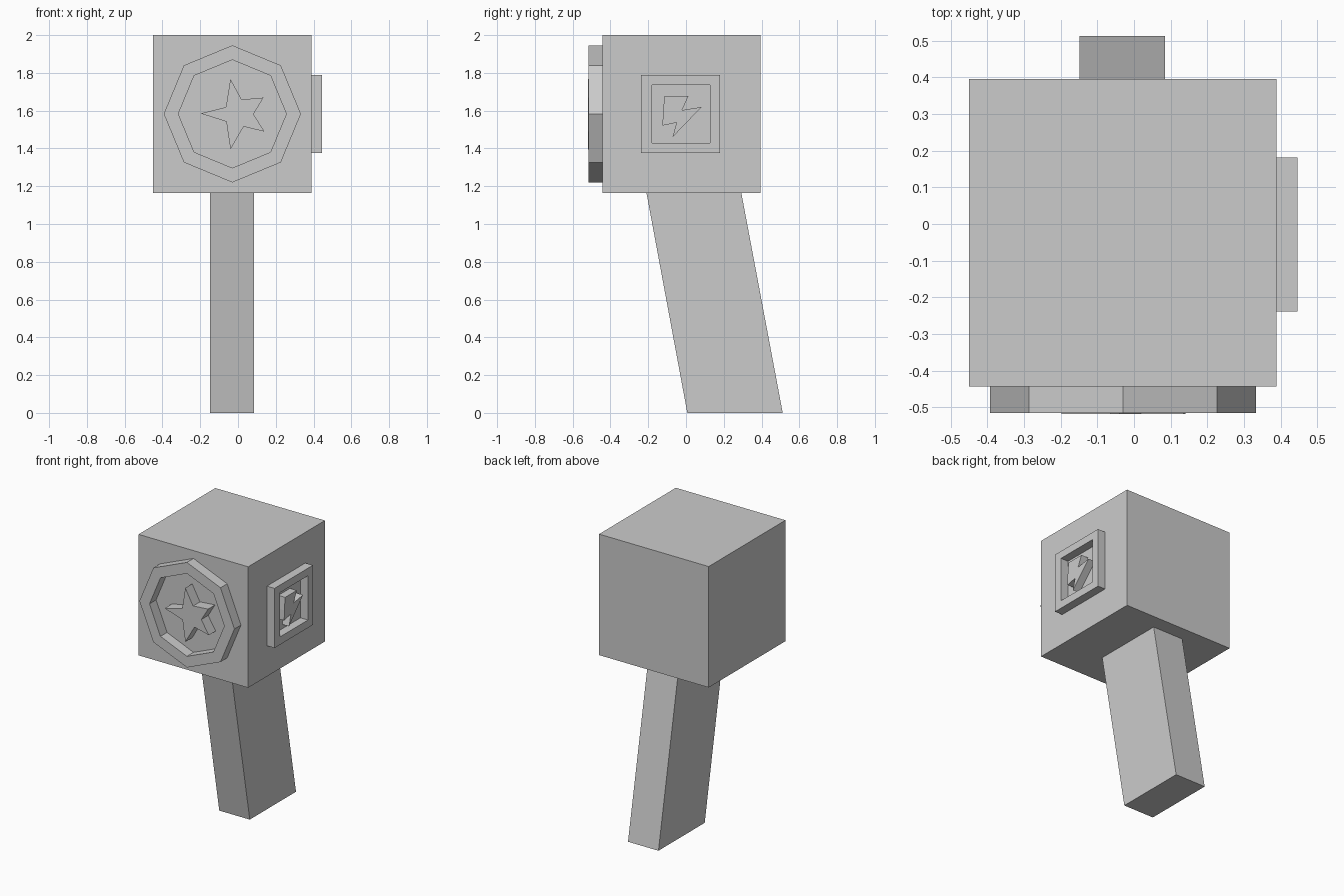
import bpy, bmesh
from math import sin, cos, pi

if "Cube" in bpy.data.objects:
    bpy.data.objects.remove(bpy.data.objects["Cube"])


def make(name, verts, faces):
    mesh = bpy.data.meshes.new(name)
    mesh.from_pydata(verts, [], faces)
    bm = bmesh.new()
    bm.from_mesh(mesh)
    bmesh.ops.recalc_face_normals(bm, faces=bm.faces)
    bm.to_mesh(mesh)
    bm.free()
    obj = bpy.data.objects.new(name, mesh)
    bpy.context.collection.objects.link(obj)
    return obj


def on_front(u, v, d):
    return (u, d, v)


def on_right(u, v, d):
    return (d, u, v)


def prism(name, outline, place, d0, d1):
    """Extrude an outline between two depths."""
    n = len(outline)
    verts = [place(u, v, d) for d in (d0, d1) for u, v in outline]
    sides = [(i, (i + 1) % n, n + (i + 1) % n, n + i) for i in range(n)]
    return make(name, verts, sides + [tuple(range(n)), tuple(range(n, 2 * n))])


def frame(name, outer, inner, place, d0, d1):
    """Closed ring between two outlines with equal point counts."""
    n = len(outer)
    loops = [(outer, d0), (outer, d1), (inner, d1), (inner, d0)]
    verts = [place(u, v, d) for loop, d in loops for u, v in loop]
    faces = [(k * n + i, k * n + (i + 1) % n,
              (k + 1) % 4 * n + (i + 1) % n, (k + 1) % 4 * n + i)
             for k in range(4) for i in range(n)]
    return make(name, verts, faces)


def octagon(r):
    return [(-0.03 + r * cos(i * pi / 4), 1.583 + r * sin(i * pi / 4)) for i in range(8)]


def rect(u0, u1, v0, v1):
    return [(u0, v0), (u1, v0), (u1, v1), (u0, v1)]


# Hammer head block
prism("head", rect(-0.45, 0.388, 1.164, 2.0), on_front, -0.443, 0.395)

# Slanted handle, running slightly into the head
slant = [(0.007, 0), (0.512, 0), (0.29, 1.18), (-0.212, 1.18)]
prism("handle", slant, on_right, -0.148, 0.085)

# Octagonal front rim and raised star
frame("front_rim", octagon(0.363), octagon(0.286), on_front, -0.44, -0.515)
star = [(-0.04, 1.768), (0.019, 1.659), (0.135, 1.669), (0.082, 1.582), (0.14, 1.489),
        (0.03, 1.516), (-0.04, 1.395), (-0.062, 1.542), (-0.198, 1.585), (-0.064, 1.619)]
prism("star", star, on_front, -0.44, -0.518)

# Square side frame and raised bolt
frame("side_frame", rect(-0.238, 0.181, 1.376, 1.788), rect(-0.18, 0.127, 1.43, 1.736),
      on_right, 0.386, 0.446)
bolt = [(-0.114, 1.677), (0.013, 1.677), (-0.021, 1.603), (0.082, 1.619),
        (-0.071, 1.46), (-0.05, 1.537), (-0.124, 1.521), (-0.122, 1.59)]
prism("bolt", bolt, on_right, 0.386, 0.44)
